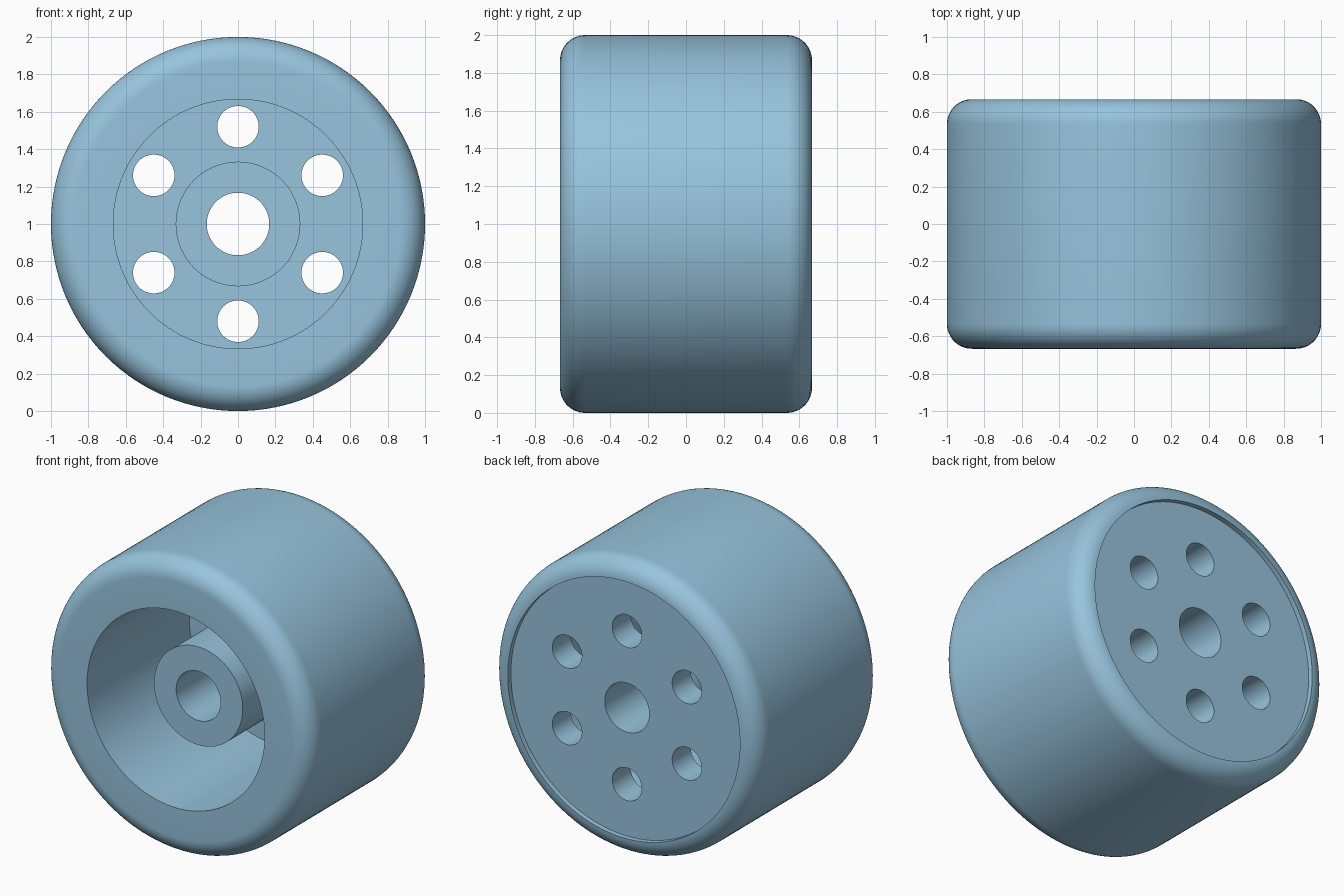
import bpy, bmesh, math
from mathutils import Matrix, Vector

old = bpy.data.objects.get("Cube")
if old:
    bpy.data.objects.remove(old, do_unlink=True)

SEGMENTS = 128
HALF_WIDTH = 0.667
FILLET = 0.133
AXLE = Vector((0, 0, 1))

paint = bpy.data.materials.new("light blue")
paint.use_nodes = True
colour = (0.31, 0.55, 0.72, 1)
paint.diffuse_color = colour
paint.node_tree.nodes["Principled BSDF"].inputs["Base Color"].default_value = colour


def fillet(y_side, start, end, steps=12):
    """Rounded tread corner as (radius, y) points."""
    centre_y = y_side * (HALF_WIDTH - FILLET)
    angles = [start + (end - start) * i / steps for i in range(steps + 1)]
    return [(1 - FILLET + FILLET * math.cos(a), centre_y + FILLET * math.sin(a))
            for a in angles]


def lathe(name, profile):
    """Turn a closed (radius, y) profile around the axle."""
    bm = bmesh.new()
    rings = []
    for i in range(SEGMENTS):
        a = math.tau * i / SEGMENTS
        rings.append([bm.verts.new((r * math.sin(a), y, AXLE.z + r * math.cos(a)))
                      for r, y in profile])
    n = len(profile)
    for i, ring in enumerate(rings):
        following = rings[(i + 1) % SEGMENTS]
        for j in range(n):
            k = (j + 1) % n
            bm.faces.new((ring[j], ring[k], following[k], following[j]))
    bmesh.ops.recalc_face_normals(bm, faces=bm.faces)
    mesh = bpy.data.meshes.new(name)
    bm.to_mesh(mesh)
    bm.free()
    obj = bpy.data.objects.new(name, mesh)
    bpy.context.collection.objects.link(obj)
    mesh.materials.append(paint)
    return obj


# Wheel body: bore, raised hub, deep front dish, rounded tread, shallow back recess
bore, hub, dish, back_rim = 0.167, 0.333, 0.667, 0.872
hub_front, web_front, web_back = -0.425, 0.433, 0.633
profile = [(bore, hub_front), (hub, hub_front), (hub, web_front),
           (dish, web_front), (dish, -HALF_WIDTH)]
profile += fillet(-1, -math.pi / 2, 0)
profile += fillet(1, 0, math.acos((back_rim - 1 + FILLET) / FILLET))
profile += [(back_rim, web_back), (bore, web_back)]
wheel = lathe("wheel", profile)

# Six round holes through the web
bm = bmesh.new()
for i in range(6):
    a = math.tau * i / 6
    centre = AXLE + 0.52 * Vector((math.sin(a), 0, math.cos(a))) + Vector((0, 0.53, 0))
    bmesh.ops.create_cone(bm, cap_ends=True, segments=64, radius1=0.111, radius2=0.111,
                          depth=0.5, matrix=Matrix.Translation(centre)
                          @ Matrix.Rotation(math.pi / 2, 4, 'X'))
mesh = bpy.data.meshes.new("hole_cutter")
bm.to_mesh(mesh)
bm.free()
mesh.materials.append(paint)
cutter = bpy.data.objects.new("hole_cutter", mesh)
cutter.hide_render = True
bpy.context.collection.objects.link(cutter)

cut = wheel.modifiers.new("web holes", 'BOOLEAN')
cut.operation = 'DIFFERENCE'
cut.solver = 'EXACT'
cut.object = cutter

bpy.ops.object.select_all(action='DESELECT')
wheel.select_set(True)
bpy.context.view_layer.objects.active = wheel
bpy.ops.object.modifier_apply(modifier=cut.name)
bpy.data.objects.remove(cutter, do_unlink=True)
bpy.ops.object.shade_smooth_by_angle(angle=math.radians(30))
